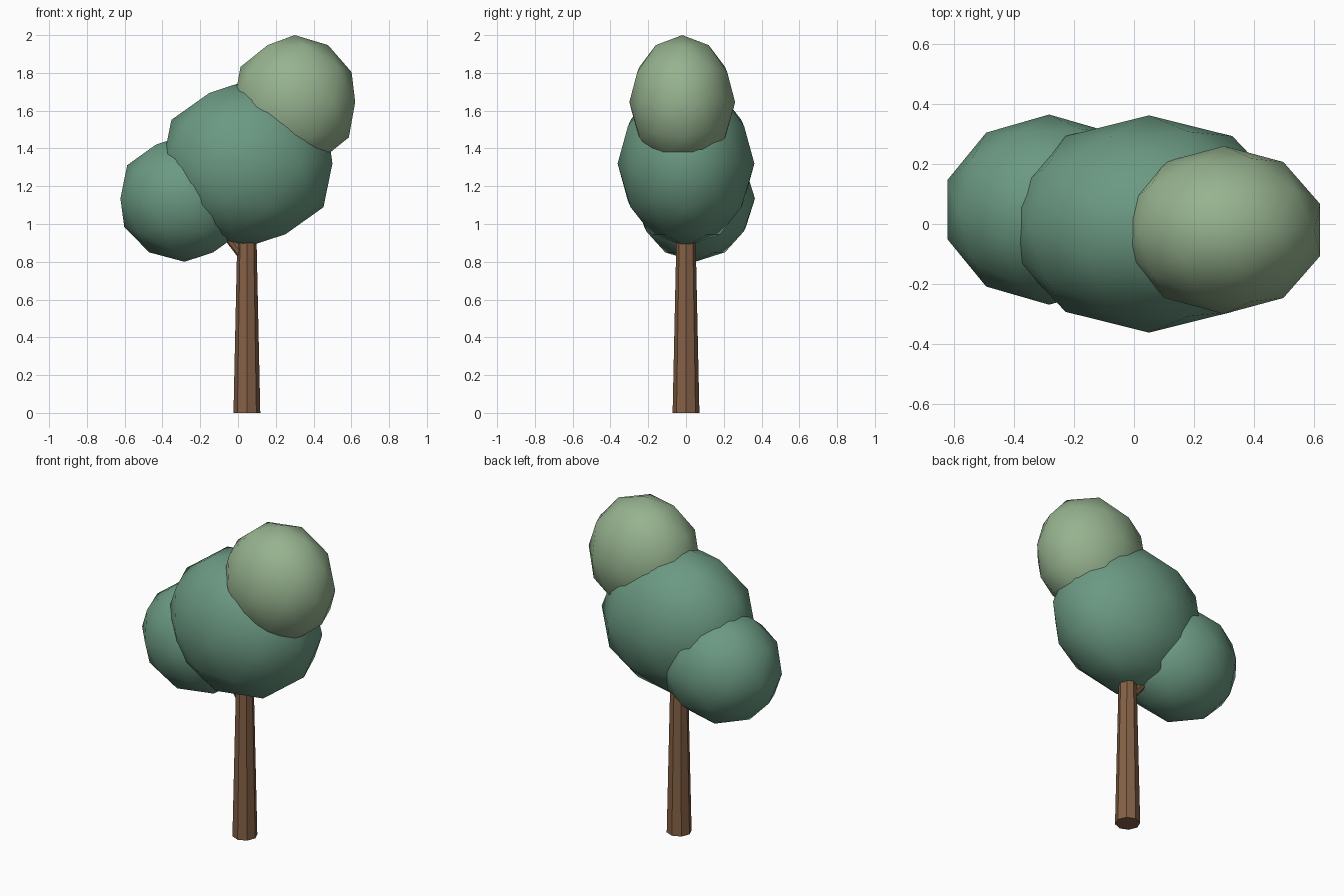
import bpy
from mathutils import Vector

cube = bpy.data.objects.get("Cube")
if cube:
    bpy.data.objects.remove(cube, do_unlink=True)


def make_material(name, rgb):
    mat = bpy.data.materials.new(name)
    mat.use_nodes = True
    color = (*rgb, 1.0)
    mat.diffuse_color = color
    mat.node_tree.nodes["Principled BSDF"].inputs["Base Color"].default_value = color
    return mat


def finish(name, mat):
    obj = bpy.context.object
    obj.name = name
    obj.data.materials.append(mat)
    return obj


def foliage(name, center, radii, mat):
    """Low-poly ellipsoid clump with smooth shading."""
    bpy.ops.mesh.primitive_ico_sphere_add(subdivisions=2, radius=1, location=center)
    obj = finish(name, mat)
    obj.scale = radii
    bpy.ops.object.transform_apply(location=False, rotation=False, scale=True)
    bpy.ops.object.shade_smooth()


def limb(name, start, end, r_start, r_end, mat):
    """Tapered octagonal limb between two points, flat shaded."""
    start, end = Vector(start), Vector(end)
    axis = end - start
    bpy.ops.mesh.primitive_cone_add(vertices=8, radius1=r_start, radius2=r_end,
                                    depth=axis.length, location=(start + end) / 2)
    obj = finish(name, mat)
    obj.rotation_euler = axis.to_track_quat("Z", "Y").to_euler()
    bpy.ops.object.shade_flat()


bark = make_material("brown bark", (0.233, 0.119, 0.062))
green = make_material("deep green leaves", (0.147, 0.32, 0.224))
pale = make_material("pale green leaves", (0.307, 0.448, 0.274))

# Trunk and the side branch holding the lower clump
limb("trunk", (0.047, 0, 0), (0.047, 0, 1.2), 0.071, 0.045, bark)
limb("side_branch", (0.05, 0, 0.81), (-0.2, 0.03, 1.13), 0.032, 0.025, bark)

# Leaf clumps
foliage("main_foliage", (0.05, 0, 1.32), (0.473, 0.362, 0.44), green)
foliage("lower_foliage", (-0.283, 0.048, 1.135), (0.357, 0.317, 0.335), green)
foliage("upper_foliage", (0.3, -0.02, 1.645), (0.337, 0.28, 0.355), pale)
